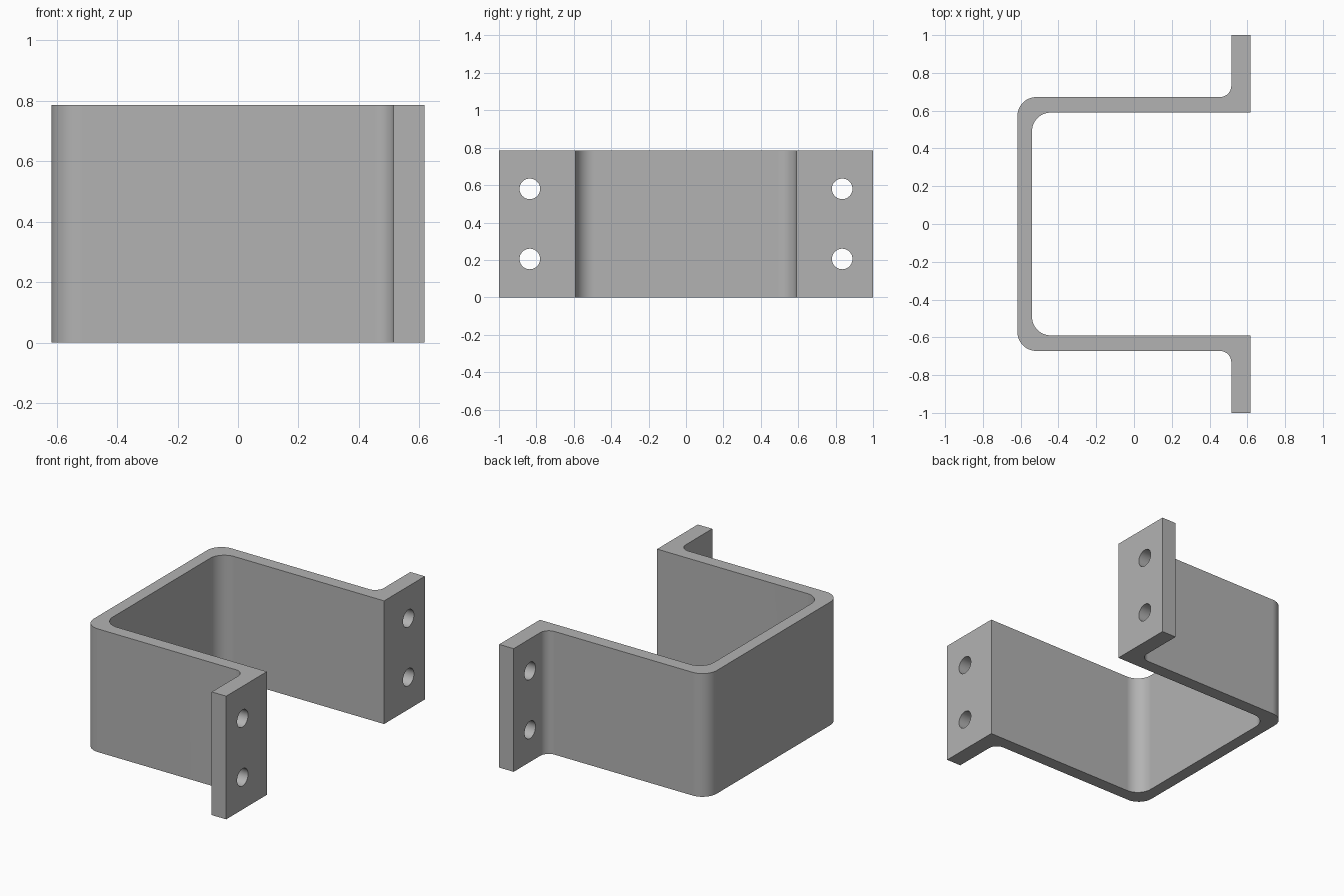
import bpy, bmesh
from math import pi, sin, cos, radians
from mathutils import Matrix

cube = bpy.data.objects.get("Cube")
if cube:
    bpy.data.objects.remove(cube, do_unlink=True)

HEIGHT = 0.785
BACK, FRONT = -0.617, 0.617      # outer x limits
WALL_IN, WALL_OUT = 0.59, 0.672  # side wall y limits
BACK_IN, FLANGE_X = -0.54, 0.515
HOLE_Y, HOLE_R = 0.835, 0.055

steel = bpy.data.materials.new("plain grey metal")
steel.use_nodes = True
colour = (0.45, 0.45, 0.45, 1)
steel.diffuse_color = colour
steel.node_tree.nodes["Principled BSDF"].inputs["Base Color"].default_value = colour


def arc(cx, cy, r, start, end, steps=16):
    """Points of a fillet, angles in degrees."""
    angles = [radians(start + (end - start) * i / steps) for i in range(steps + 1)]
    return [(cx + r * cos(a), cy + r * sin(a)) for a in angles]


def mesh_object(name, bm):
    mesh = bpy.data.meshes.new(name)
    bmesh.ops.recalc_face_normals(bm, faces=bm.faces)
    bm.to_mesh(mesh)
    bm.free()
    obj = bpy.data.objects.new(name, mesh)
    bpy.context.collection.objects.link(obj)
    return obj


# Half of the bracket outline: outer bend, flange fillet, flange, inner bend
R, F = 0.1, 0.06
outer = arc(BACK + R, WALL_OUT - R, R, 180, 90)
fillet = arc(FLANGE_X - F, WALL_OUT + F, F, -90, 0)
flange = [(FLANGE_X, 1), (FRONT, 1), (FRONT, WALL_IN)]
inner = arc(BACK_IN + R, WALL_IN - R, R, 90, 180)
half_outer = outer + fillet + flange
mirrored = lambda pts: [(x, -y) for x, y in reversed(pts)]
outline = half_outer + inner + mirrored(inner) + mirrored(half_outer)

# Bracket body, extruded upwards
bm = bmesh.new()
base = bm.faces.new([bm.verts.new((x, y, 0)) for x, y in outline])
top = bmesh.ops.extrude_face_region(bm, geom=[base])["geom"]
bmesh.ops.translate(bm, vec=(0, 0, HEIGHT),
                    verts=[v for v in top if isinstance(v, bmesh.types.BMVert)])
bracket = mesh_object("mounting_bracket", bm)
bracket.data.materials.append(steel)

# Bolt holes through both flanges
bm = bmesh.new()
for y in (-HOLE_Y, HOLE_Y):
    for z in (0.205, HEIGHT - 0.205):
        place = Matrix.Translation((0.565, y, z)) @ Matrix.Rotation(pi / 2, 4, 'Y')
        bmesh.ops.create_cone(bm, cap_ends=True, segments=48, radius1=HOLE_R,
                              radius2=HOLE_R, depth=0.3, matrix=place)
cutter = mesh_object("bolt_hole_cutter", bm)
cutter.data.materials.append(steel)
cutter.hide_render = True

cut = bracket.modifiers.new("bolt holes", 'BOOLEAN')
cut.operation = 'DIFFERENCE'
cut.solver = 'EXACT'
cut.object = cutter
bpy.ops.object.select_all(action='DESELECT')
bpy.context.view_layer.objects.active = bracket
bracket.select_set(True)
bpy.ops.object.modifier_apply(modifier=cut.name)
bpy.data.objects.remove(cutter, do_unlink=True)

# Smooth bends, crisp edges
bpy.ops.object.shade_smooth_by_angle(angle=radians(30))
weighted = bracket.modifiers.new("flat walls", 'WEIGHTED_NORMAL')
weighted.keep_sharp = True
